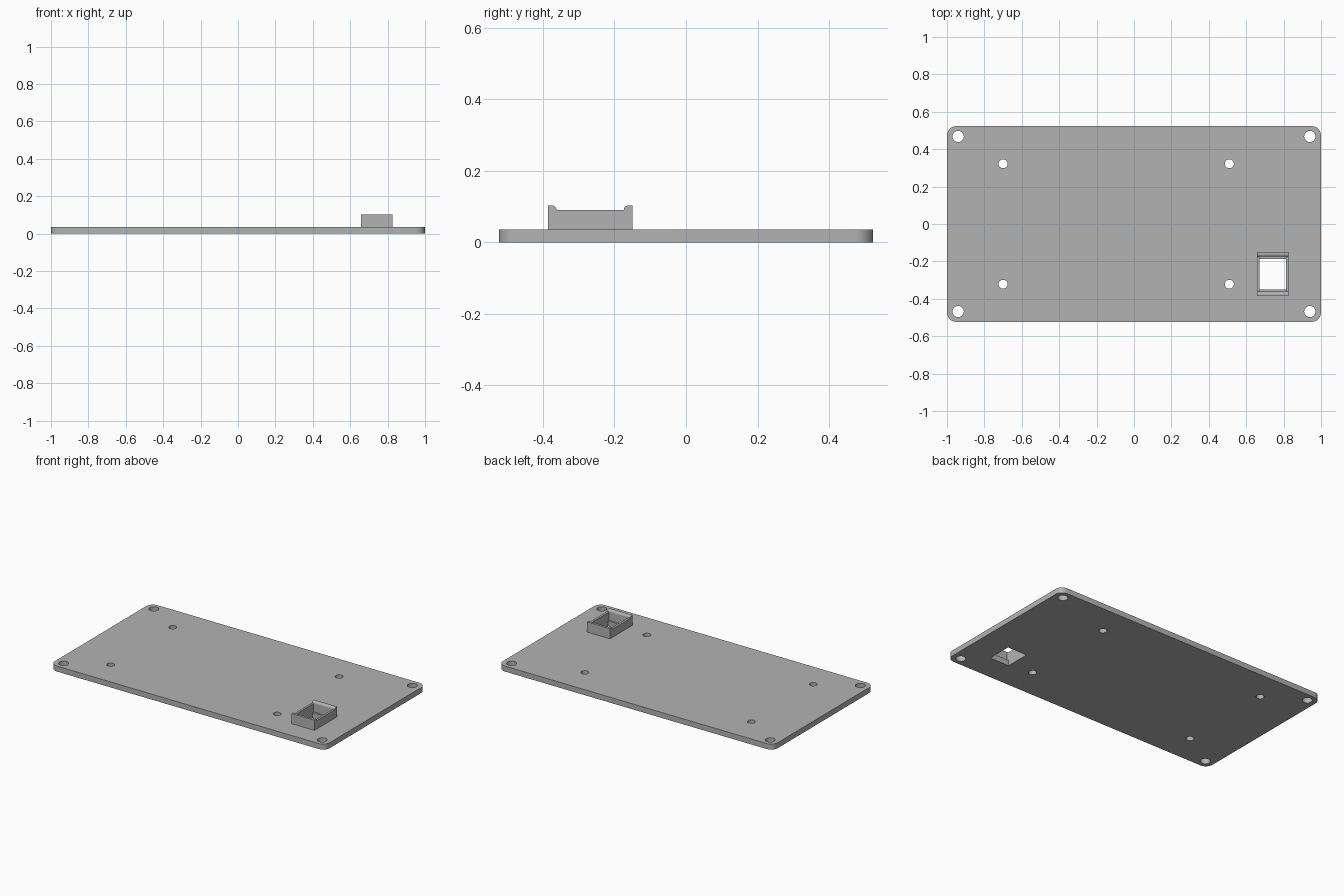
import bpy, bmesh, math

if "Cube" in bpy.data.objects:
    bpy.data.objects.remove(bpy.data.objects["Cube"])

grey = bpy.data.materials.new("grey plastic")
grey.diffuse_color = (0.45, 0.45, 0.45, 1)
grey.use_nodes = True
grey.node_tree.nodes["Principled BSDF"].inputs["Base Color"].default_value = grey.diffuse_color


def prism(name, outline, lift, axis):
    """Extrude a closed outline of 3D points along an axis vector."""
    bm = bmesh.new()
    face = bm.faces.new([bm.verts.new(p) for p in outline])
    new = bmesh.ops.extrude_face_region(bm, geom=[face])["geom"]
    bmesh.ops.translate(bm, vec=[a * lift for a in axis],
                        verts=[v for v in new if isinstance(v, bmesh.types.BMVert)])
    bmesh.ops.recalc_face_normals(bm, faces=bm.faces)
    mesh = bpy.data.meshes.new(name)
    bm.to_mesh(mesh)
    bm.free()
    mesh.materials.append(grey)
    ob = bpy.data.objects.new(name, mesh)
    bpy.context.collection.objects.link(ob)
    return ob


def arc(cx, cy, r, start, end, n):
    return [(cx + r * math.cos(math.radians(start + (end - start) * i / n)),
             cy + r * math.sin(math.radians(start + (end - start) * i / n)))
            for i in range(n + 1)]


def box(name, x0, x1, y0, y1, z0, z1):
    return prism(name, [(x0, y0, z0), (x1, y0, z0), (x1, y1, z0), (x0, y1, z0)],
                 z1 - z0, (0, 0, 1))


def cut(target, cutter):
    cutter.hide_render = True
    cutter.hide_set(True)
    mod = target.modifiers.new("cut", "BOOLEAN")
    mod.operation, mod.solver, mod.object = "DIFFERENCE", "EXACT", cutter


def smooth(ob):
    bpy.ops.object.select_all(action="DESELECT")
    ob.select_set(True)
    bpy.context.view_layer.objects.active = ob
    bpy.ops.object.shade_smooth_by_angle(angle=math.radians(30))


# Base plate with rounded corners
W, D, T, R = 1.0, 0.523, 0.036, 0.05
outline = []
for sx, sy, a in ((1, 1, 0), (-1, 1, 90), (-1, -1, 180), (1, -1, 270)):
    outline += arc(sx * (W - R), sy * (D - R), R, a, a + 90, 8)
plate = prism("base_plate", [(x, y, 0) for x, y in outline], T, (0, 0, 1))
smooth(plate)

# Screw holes: large at the corners, small for the board mounts
holes = [(x, y, 0.03) for x in (-0.94, 0.94) for y in (-0.468, 0.468)]
holes += [(x, y, 0.024) for x in (-0.70, 0.51) for y in (-0.322, 0.322)]
for x, y, r in holes:
    ring = arc(x, y, r, 0, 360, 24)[:-1]
    cut(plate, prism("hole_cutter", [(px, py, -0.05) for px, py in ring], 0.15, (0, 0, 1)))

# Socket window through the plate
X0, X1, Y0, Y1 = 0.658, 0.826, -0.386, -0.150
wall = 0.014
cut(plate, box("window_cutter", X0 + wall, X1 - wall, -0.349, -0.187, -0.05, 0.2))

# Socket frame: side profile with rounded ridges at both ends
low, top, r = 0.091, 0.103, 0.012
profile = [(Y0, T), (Y1, T), (Y1, top)]
profile += arc(Y1 - 0.012, low, r, 90, 180, 6)
profile += arc(Y0 + 0.012, low, r, 0, 90, 6)
profile += [(Y0, top)]
frame = prism("socket_frame", [(X0, y, z) for y, z in profile], X1 - X0, (1, 0, 0))
smooth(frame)
cut(frame, box("frame_cutter", X0 + wall, X1 - wall, Y0 + 0.024, Y1 - 0.024, 0, 0.2))
